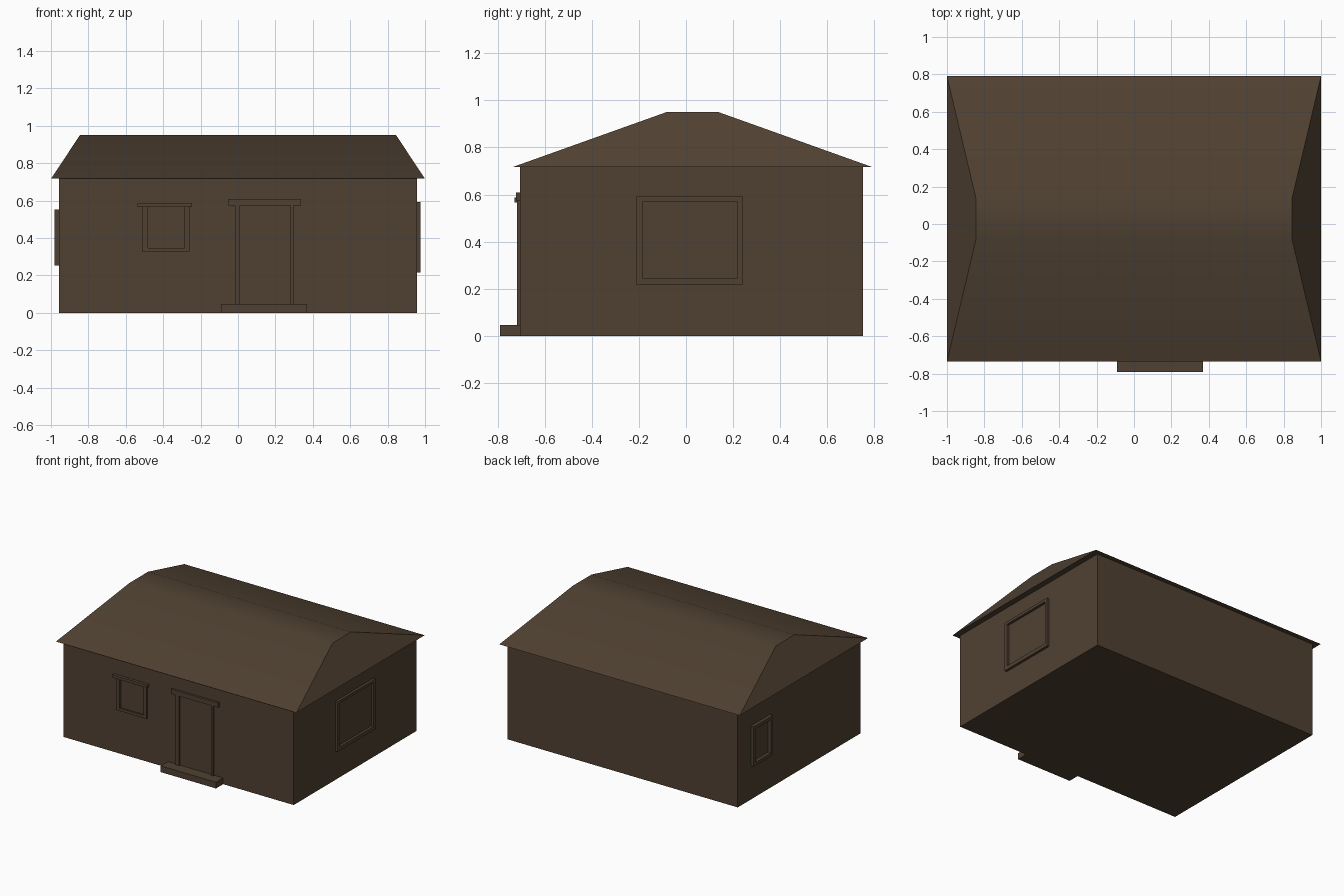
import bpy, bmesh, math

if "Cube" in bpy.data.objects:
    bpy.data.objects.remove(bpy.data.objects["Cube"])

brown = bpy.data.materials.new("dark brown")
brown.diffuse_color = (0.080, 0.053, 0.032, 1)
brown.use_nodes = True
brown.node_tree.nodes["Principled BSDF"].inputs["Base Color"].default_value = brown.diffuse_color


def finish(name, bm):
    bmesh.ops.recalc_face_normals(bm, faces=bm.faces)
    me = bpy.data.meshes.new(name)
    bm.to_mesh(me)
    bm.free()
    me.materials.append(brown)
    ob = bpy.data.objects.new(name, me)
    bpy.context.collection.objects.link(ob)
    return ob


def add_box(bm, lo, hi):
    verts = bmesh.ops.create_cube(bm, size=1)["verts"]
    for v in verts:
        v.co = [a + (c + 0.5) * (b - a) for a, b, c in zip(lo, hi, v.co)]


def box(name, lo, hi):
    bm = bmesh.new()
    add_box(bm, lo, hi)
    return finish(name, bm)


def side_frame(name, x0, x1, outer, inner):
    """Picture frame on a side wall; rectangles are (y0, z0, y1, z1)."""
    bm = bmesh.new()

    def ring(x, r):
        y0, z0, y1, z1 = r
        return [bm.verts.new((x, y, z)) for y, z in
                ((y0, z0), (y1, z0), (y1, z1), (y0, z1))]
    rings = [ring(x0, outer), ring(x1, outer), ring(x1, inner), ring(x0, inner)]
    for k in range(4):
        a, b = rings[k], rings[(k + 1) % 4]
        for i in range(4):
            j = (i + 1) % 4
            bm.faces.new((a[i], a[j], b[j], b[i]))
    return finish(name, bm)


# Walls
WX, WF, WB, EAVE = 0.957, -0.705, 0.752, 0.717
box("walls", (-WX, WF, 0), (WX, WB, EAVE))

# Roof: flat ridge, long slopes and steep hipped ends
bm = bmesh.new()
add_box(bm, (-1, -0.735, EAVE), (1, 0.79, 0.95))
for v in bm.verts:
    if v.co.z > 0.9:
        v.co.x = math.copysign(0.845, v.co.x)
        v.co.y = -0.083 if v.co.y < 0 else 0.138
roof = finish("roof", bm)
bpy.context.view_layer.objects.active = roof
roof.select_set(True)
bpy.ops.object.shade_smooth_by_angle(angle=math.radians(30))
roof.select_set(False)

# Doorway: step, posts and lintel
box("door_step", (-0.09, -0.79, 0), (0.37, WF, 0.047))
box("door_post_left", (-0.016, -0.718, 0.047), (0.011, WF, 0.573))
box("door_post_right", (0.277, -0.718, 0.047), (0.296, WF, 0.573))
box("door_lintel", (-0.053, -0.722, 0.573), (0.338, WF, 0.608))

# Front window: three frame bars and a lintel
box("front_window_left", (-0.513, -0.718, 0.327), (-0.481, WF, 0.567))
box("front_window_right", (-0.285, -0.718, 0.327), (-0.260, WF, 0.567))
box("front_window_sill", (-0.481, -0.718, 0.327), (-0.285, WF, 0.348))
box("front_window_lintel", (-0.537, -0.727, 0.567), (-0.246, WF, 0.588))

# Side windows
side_frame("right_window_frame", WX, 0.976,
           (-0.21, 0.215, 0.24, 0.592), (-0.185, 0.243, 0.217, 0.571))
side_frame("left_window_frame", -WX, -0.981,
           (0.367, 0.253, 0.597, 0.553), (0.392, 0.278, 0.572, 0.528))
